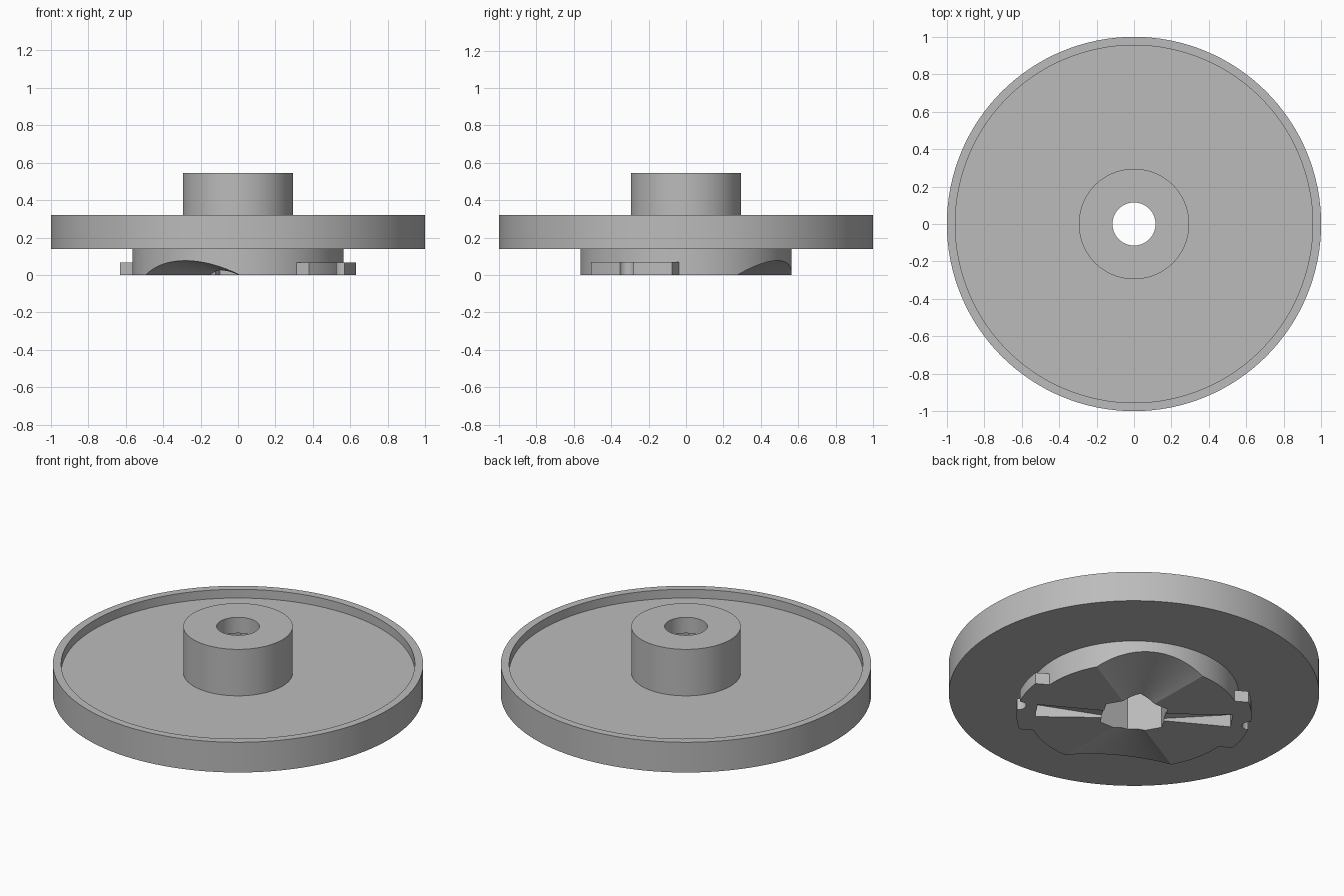
import bpy, bmesh
from math import sin, cos, pi, radians, sqrt

cube = bpy.data.objects.get("Cube")
if cube:
    bpy.data.objects.remove(cube, do_unlink=True)

SEGMENTS = 128
TWIST = radians(-30)     # direction of the locking tabs
HUB_R = 0.565

grey = bpy.data.materials.new("plain_grey")
grey.use_nodes = True
grey.diffuse_color = (0.5, 0.5, 0.5, 1)
grey.node_tree.nodes["Principled BSDF"].inputs["Base Color"].default_value = grey.diffuse_color


def finish(name, bm, angle=0.0):
    """Turn a bmesh into an object, rotated about z."""
    bmesh.ops.recalc_face_normals(bm, faces=bm.faces)
    mesh = bpy.data.meshes.new(name)
    bm.to_mesh(mesh)
    bm.free()
    mesh.materials.append(grey)
    obj = bpy.data.objects.new(name, mesh)
    obj.rotation_euler.z = angle
    bpy.context.collection.objects.link(obj)
    return obj


def lathe(name, profile):
    """Spin a closed (radius, z) profile about z."""
    bm = bmesh.new()
    verts = [bm.verts.new((r, 0, z)) for r, z in profile]
    edges = [bm.edges.new((v, verts[i - 1])) for i, v in enumerate(verts)]
    bmesh.ops.spin(bm, geom=verts + edges, cent=(0, 0, 0), axis=(0, 0, 1),
                   angle=2 * pi, steps=SEGMENTS, use_duplicate=False)
    bmesh.ops.remove_doubles(bm, verts=bm.verts, dist=1e-5)
    return finish(name, bm)


def prism(name, outline, bottom, tops, angle):
    """Solid over an xy outline, with a top height for each corner."""
    bm = bmesh.new()
    low = [bm.verts.new((x, y, bottom)) for x, y in outline]
    high = [bm.verts.new((x, y, z)) for (x, y), z in zip(outline, tops)]
    bm.faces.new(low)
    top = bm.faces.new(high)
    for i in range(len(low)):
        bm.faces.new((low[i - 1], low[i], high[i], high[i - 1]))
    if len(set(tops)) > 2:    # an uneven top becomes a fan from its first corner
        bm.faces.remove(top)
        for a, b in zip(high[1:], high[2:]):
            bm.faces.new((high[0], a, b))
    return finish(name, bm, angle)


# Dished disc with a top boss, a lower hub and a through bore
body = lathe("disc_body", [
    (0.115, 0), (HUB_R, 0), (HUB_R, 0.14), (1, 0.14), (1, 0.32), (0.955, 0.32),
    (0.955, 0.268), (0.295, 0.268), (0.295, 0.545), (0.115, 0.545)])

# Hexagonal socket from below
hexagon = [(0.195 * cos(k * pi / 3), 0.195 * sin(k * pi / 3)) for k in range(6)]
cutters = [prism("hex_cutter", hexagon, -0.1, [0.45] * 6, TWIST + pi / 2)]

# Conical scoops and tapered slots, two of each
STEPS, HALF, REACH = 28, radians(31), 0.65
scoop, scoop_top = [(0, 0)], [-0.0005]
for i in range(STEPS + 1):
    t = 2 * i / STEPS - 1
    scoop.append((REACH * cos(t * HALF), REACH * sin(t * HALF)))
    scoop_top.append(0.077 * REACH / HUB_R * (1 - t * t) - 0.0005)
slot = [(0.14, -0.035), (0.53, -0.065), (0.53, 0.065), (0.14, 0.035)]
for turn in (0, pi):
    cutters.append(prism("scoop_cutter", scoop, -0.1, scoop_top, TWIST + pi / 2 + turn))
    cutters.append(prism("slot_cutter", slot, -0.1, [0.01, 0.075, 0.075, 0.01],
                         TWIST - radians(4) + turn))

bpy.context.view_layer.objects.active = body
for cutter in cutters:
    cut = body.modifiers.new("cut", "BOOLEAN")
    cut.operation, cut.solver, cut.object = "DIFFERENCE", "EXACT", cutter
    bpy.ops.object.modifier_apply(modifier=cut.name)
    bpy.data.objects.remove(cutter, do_unlink=True)

# Locking tabs: arc outside, parallel ends, rounded notch in the middle
TAB_R, TAB_W, NOTCH = 0.635, 0.25, 0.043


def arc(radius, y0, y1, n=12):
    ys = [y0 + (y1 - y0) * i / n for i in range(n + 1)]
    return [(sqrt(radius ** 2 - y * y), y) for y in ys]


notch = [(TAB_R - NOTCH * sin(a), -NOTCH * cos(a)) for a in (pi * i / 12 for i in range(1, 12))]
tab = (arc(TAB_R, -TAB_W, -NOTCH) + notch + arc(TAB_R, NOTCH, TAB_W)
       + arc(HUB_R - 0.008, TAB_W, -TAB_W, 20))
tabs = [prism(f"{side}_locking_tab", tab, 0, [0.068] * len(tab), TWIST + turn)
        for side, turn in (("left", 0), ("right", pi))]

# Smooth the round walls, keep the edges sharp
bpy.ops.object.select_all(action="DESELECT")
for obj in [body] + tabs:
    obj.select_set(True)
bpy.ops.object.shade_smooth_by_angle(angle=radians(25))
